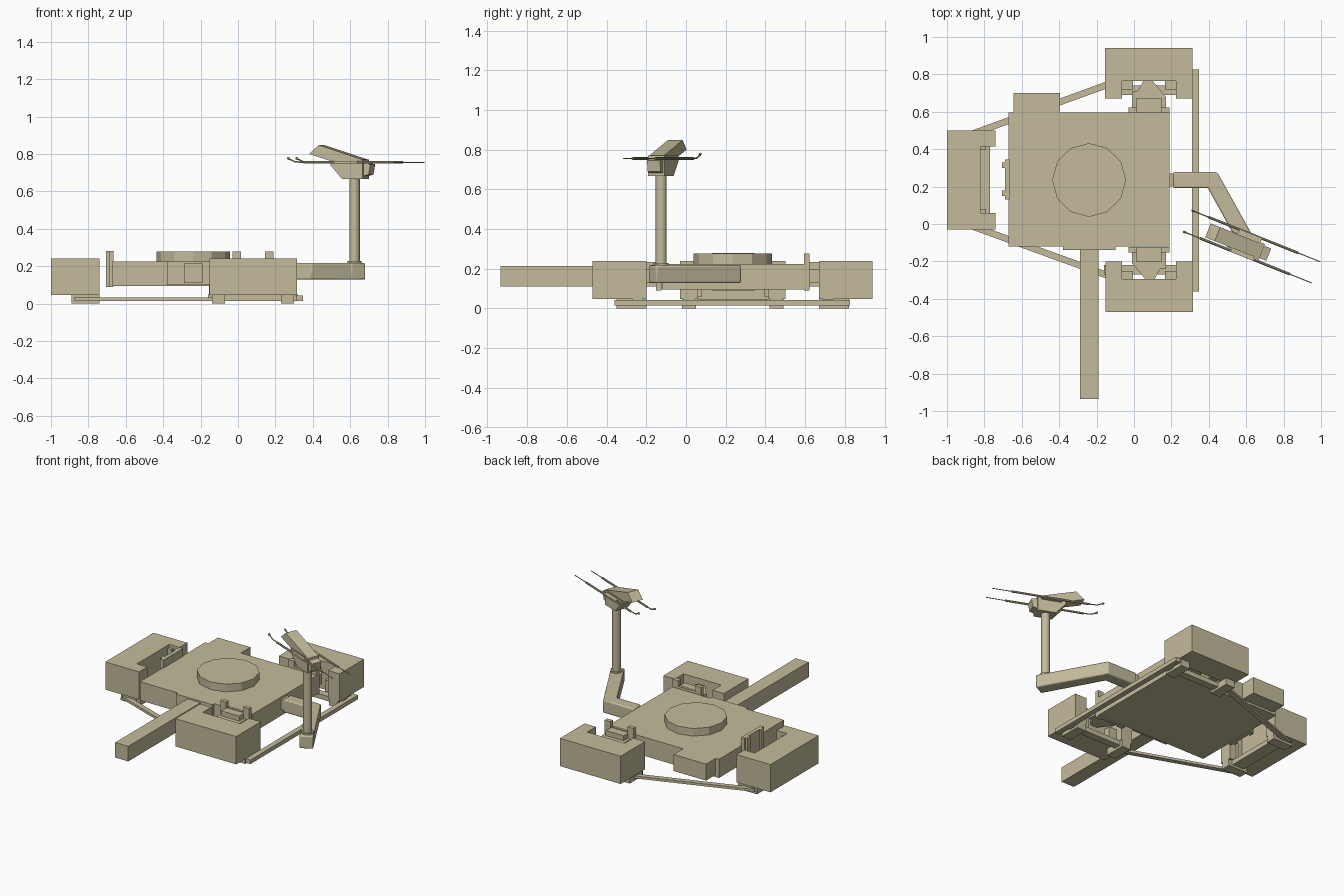
import bpy, bmesh, math
from mathutils import Vector, Matrix

cube = bpy.data.objects.get("Cube")
if cube:
    bpy.data.objects.remove(cube, do_unlink=True)

tan = bpy.data.materials.new("warm_tan")
tan.use_nodes = True
COLOUR = (0.55, 0.50, 0.33, 1)
tan.diffuse_color = COLOUR
tan.node_tree.nodes["Principled BSDF"].inputs["Base Color"].default_value = COLOUR

CY = 0.235   # mid line of the platform in y
CX = 0.08    # mid line of the front and back units in x


def finish(name, bm, matrix=None):
    bmesh.ops.recalc_face_normals(bm, faces=bm.faces)
    mesh = bpy.data.meshes.new(name)
    bm.to_mesh(mesh)
    bm.free()
    mesh.materials.append(tan)
    ob = bpy.data.objects.new(name, mesh)
    bpy.context.collection.objects.link(ob)
    if matrix:
        ob.matrix_world = matrix
    return ob


def prism(name, pts, z0, z1, matrix=None):
    """Extrude a flat outline in x, y from z0 to z1."""
    bm = bmesh.new()
    face = bm.faces.new([bm.verts.new((x, y, z0)) for x, y in pts])
    new = bmesh.ops.extrude_face_region(bm, geom=[face])["geom"]
    bmesh.ops.translate(bm, vec=(0, 0, z1 - z0),
                        verts=[v for v in new if isinstance(v, bmesh.types.BMVert)])
    return finish(name, bm, matrix)


def box(name, x0, x1, y0, y1, z0, z1, matrix=None):
    return prism(name, [(x0, y0), (x1, y0), (x1, y1), (x0, y1)], z0, z1, matrix)


def beam(name, a, b, width, z0, z1):
    a, b = Vector(a), Vector(b)
    n = (b - a).normalized().orthogonal() * width / 2
    return prism(name, [a + n, b + n, b - n, a - n], z0, z1)


def rod(name, a, b, radius, sides=8, matrix=None):
    a, b = Vector(a), Vector(b)
    bm = bmesh.new()
    bmesh.ops.create_cone(bm, cap_ends=True, segments=sides, radius1=radius,
                          radius2=radius, depth=(b - a).length)
    rot = (b - a).to_track_quat('Z', 'Y').to_matrix().to_4x4()
    bm.transform(Matrix.Translation((a + b) / 2) @ rot)
    return finish(name, bm, matrix)


def smooth(ob):
    bpy.ops.object.select_all(action='DESELECT')
    ob.select_set(True)
    bpy.context.view_layer.objects.active = ob
    bpy.ops.object.shade_smooth_by_angle(angle=math.radians(50))


# Central platform with its turntable and side block
box("platform", -0.67, 0.19, -0.12, 0.595, 0.095, 0.225)
rod("turntable", (-0.24, CY, 0.22), (-0.24, CY, 0.278), 0.197, 12)
box("platform_side_block", -0.645, -0.395, 0.59, 0.70, 0.11, 0.225)

# Long arm at the front
box("front_arm_plate", -0.38, -0.10, -0.14, -0.12, 0.10, 0.225)
box("front_arm", -0.29, -0.19, -0.935, -0.135, 0.11, 0.215)

# Mounting plate on the right side
box("side_mount_plate", -0.69, -0.665, 0.13, 0.345, 0.09, 0.28)
for y in (0.15, 0.30):
    box("side_mount_lug", -0.705, -0.685, y, y + 0.03, 0.09, 0.28)

# Right hand unit: a C-shaped housing open toward the platform
prism("side_housing", [(-1, -0.03), (-0.74, -0.03), (-0.74, 0.06), (-0.82, 0.06),
                       (-0.82, 0.415), (-0.74, 0.415), (-0.74, 0.50), (-1, 0.50)], 0.047, 0.24)
for y in (0.06, 0.395):
    box("side_housing_guide", -0.82, -0.79, y, y + 0.02, 0.06, 0.22)
box("side_base_channel", -0.86, -0.77, -0.02, 0.49, 0.015, 0.048)

# Front and back units, the front one being the back one turned half round
turn = Matrix.Translation((CX, CY, 0)) @ Matrix.Rotation(math.pi, 4, 'Z') @ Matrix.Translation((-CX, -CY, 0))
for side, m in (("back", Matrix.Identity(4)), ("front", turn)):
    prism(side + "_housing", [(-0.155, 0.94), (-0.155, 0.67), (-0.065, 0.67), (-0.065, 0.765),
                              (0.225, 0.765), (0.225, 0.67), (0.312, 0.67), (0.312, 0.94)],
          0.047, 0.24, m)
    for x0, x1 in ((-0.065, -0.005), (0.165, 0.225)):
        box(side + "_housing_guide", x0, x1, 0.72, 0.766, 0.06, 0.14, m)
    box(side + "_mount_plate", -0.03, 0.19, 0.594, 0.612, 0.09, 0.24, m)
    for x in (-0.03, 0.145):
        box(side + "_mount_post", x, x + 0.045, 0.594, 0.622, 0.09, 0.278, m)
    prism(side + "_coupling", [(-0.01, 0.61), (0.17, 0.61), (0.17, 0.68), (0.10, 0.765),
                               (0.05, 0.765), (0.02, 0.71), (-0.01, 0.71)], 0.13, 0.20, m)
    box(side + "_coupling_cap", 0.01, 0.15, 0.61, 0.67, 0.20, 0.235, m)
    box(side + "_base_channel", -0.15, 0.32, 0.69, 0.74, 0.015, 0.048, m)
    for x in (-0.14, 0.23):
        box(side + "_cross_bar", x, x + 0.07, 0.67, 0.82, 0.012, 0.048, m)

# Floor frame
box("long_floor_rail", 0.31, 0.347, -0.36, 0.825, 0.015, 0.043)
for s in (-1, 1):
    beam("diagonal_floor_rail", (-0.87, CY + s * 0.245), (-0.10, CY + s * 0.525), 0.035, 0.015, 0.032)
    y = CY + s * 0.22
    box("side_foot", -0.89, -0.74, y - 0.035, y + 0.035, 0, 0.016)
    box("side_cross_bar", -0.89, -0.74, y - 0.03, y + 0.03, 0.012, 0.048)
    y = CY + s * 0.51
    for x in (-0.105, 0.265):
        box("floor_foot", x - 0.035, x + 0.035, y - 0.075, y + 0.075, 0, 0.016)

# Bent bracket carrying the post
bracket = prism("post_bracket", [(0.21, 0.193), (0.395, 0.193), (0.605, -0.19), (0.683, -0.15),
                                 (0.445, 0.277), (0.21, 0.277)], 0.128, 0.218)
bevel = bracket.modifiers.new("soft_edges", 'BEVEL')
bevel.width, bevel.segments = 0.008, 2
smooth(bracket)
box("bracket_strut", 0.18, 0.24, 0.20, 0.27, 0.14, 0.21)
smooth(rod("post_collar", (0.623, -0.125, 0.21), (0.623, -0.125, 0.228), 0.038, 20))
smooth(rod("post", (0.623, -0.125, 0.2), (0.623, -0.125, 0.668), 0.028, 20))

# Head: local x runs along the rods, local y across them
head = Matrix.Translation((0.623, -0.125, 0)) @ Matrix.Rotation(math.radians(-21.8), 4, 'Z')
upright = head @ Matrix.Rotation(math.pi / 2, 4, 'X')   # outlines drawn in x, z
prism("head_body", [(-0.12, 0.77), (-0.12, 0.74), (-0.055, 0.667), (0.065, 0.667), (0.065, 0.77)],
      -0.045, 0.045, upright)
prism("head_panel", [(-0.245, 0.80), (-0.19, 0.848), (0.06, 0.77), (0.05, 0.72), (-0.03, 0.735)],
      -0.04, 0.04, upright)
prism("head_end_block", [(0.06, 0.68), (0.095, 0.69), (0.105, 0.745), (0.06, 0.755)],
      -0.035, 0.035, upright)
box("rod_cross_plate", -0.09, 0.04, -0.062, 0.066, 0.748, 0.762, head)
for v in (-0.055, 0.067):
    rod("rod_sleeve", (-0.27, v, 0.755), (0.25, v, 0.755), 0.007, 8, head)
    rod("rod_tip", (0.24, v, 0.755), (0.375, v, 0.755), 0.003, 6, head)
    rod("rod_tail", (-0.26, v, 0.755), (-0.32, v, 0.758), 0.004, 6, head)
    rod("rod_hook", (-0.32, v, 0.758), (-0.36, v, 0.776), 0.004, 6, head)
    rod("rod_knob", (-0.352, v, 0.772), (-0.364, v, 0.779), 0.007, 6, head)
